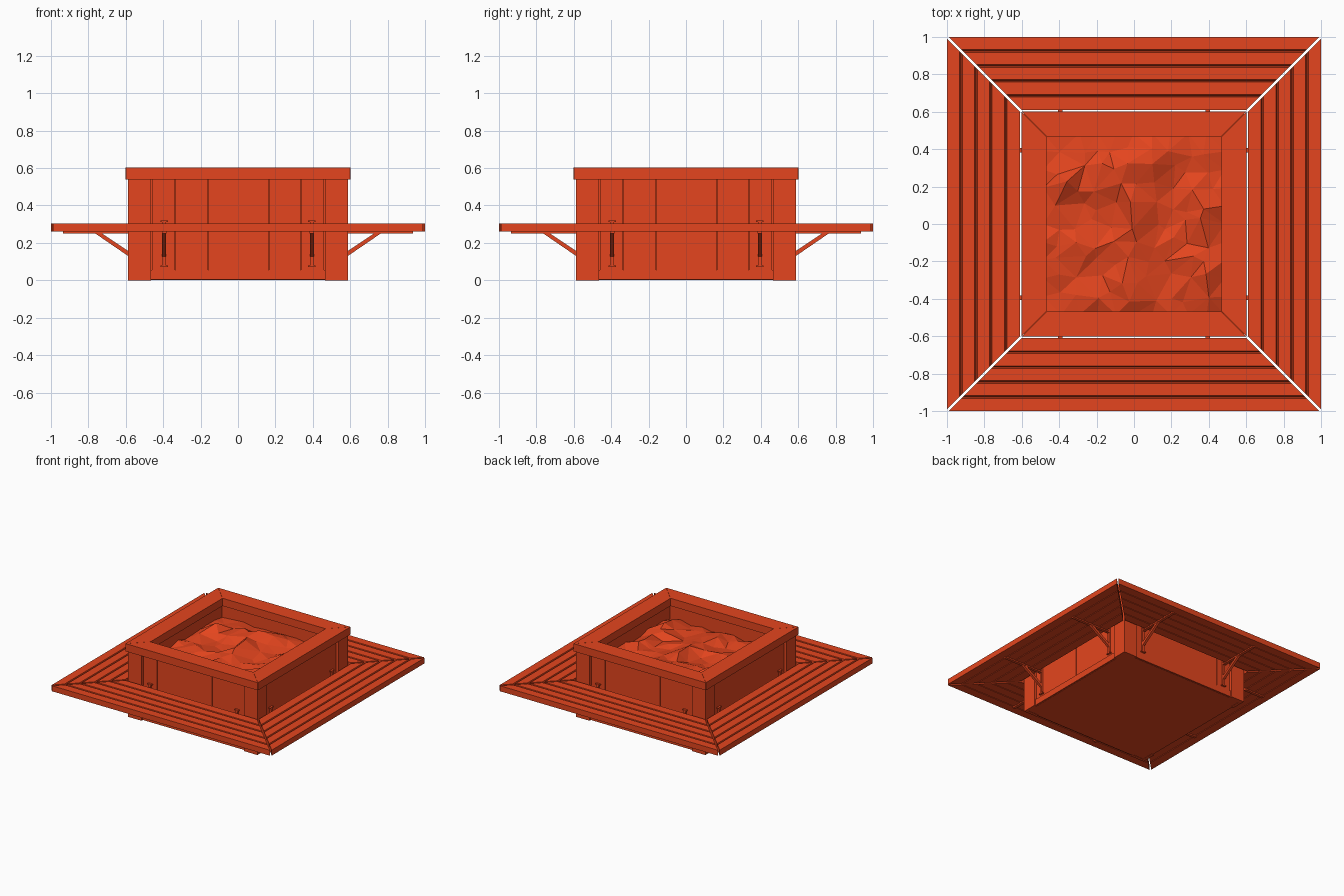
import bpy, bmesh, math, random
from mathutils import Matrix, Vector

cube = bpy.data.objects.get("Cube")
if cube:
    bpy.data.objects.remove(cube, do_unlink=True)

paint = bpy.data.materials.new("orange_red")
paint.use_nodes = True
COLOR = (0.78, 0.06, 0.013, 1)
paint.diffuse_color = COLOR
paint.node_tree.nodes["Principled BSDF"].inputs["Base Color"].default_value = COLOR

SIDES = ("front", "left", "back", "right")


def finish(bm, name, turn=0):
    bm.transform(Matrix.Rotation(turn * math.pi / 2, 4, "Z"))
    mesh = bpy.data.meshes.new(name)
    bm.to_mesh(mesh)
    bm.free()
    mesh.materials.append(paint)
    ob = bpy.data.objects.new(name, mesh)
    bpy.context.collection.objects.link(ob)


def loft(bm, start, end):
    """Closed solid between two matching outlines."""
    a = [bm.verts.new(p) for p in start]
    b = [bm.verts.new(p) for p in end]
    n = len(a)
    faces = [bm.faces.new(a), bm.faces.new(b)]
    for i in range(n):
        j = (i + 1) % n
        faces.append(bm.faces.new((a[i], a[j], b[j], b[i])))
    bmesh.ops.recalc_face_normals(bm, faces=faces)


def box(bm, x, y, z):
    """Box from (low, high) pairs."""
    loft(bm, [(x[0], y[0], h) for h in z] + [(x[0], y[1], h) for h in reversed(z)],
         [(x[1], y[0], h) for h in z] + [(x[1], y[1], h) for h in reversed(z)])


def mitred_frame(name, profile, gap):
    """Four mitred lengths; profile points are (distance from centre, height)."""
    for turn, side in enumerate(SIDES):
        bm = bmesh.new()
        loft(bm, [(gap - d, -d, z) for d, z in profile],
             [(d - gap, -d, z) for d, z in profile])
        finish(bm, f"{side}_{name}", turn)


def rect(inner, outer, low, high):
    return [(inner, low), (outer, low), (outer, high), (inner, high)]


# Surrounding deck with grooves between its planks
LOW, TOP, INNER, OUTER = 0.26, 0.305, 0.609, 1.0
seams = [0.685, 0.765, 0.845, 0.925]
top_line, under_line = [(INNER, TOP)], [(INNER, LOW)]
for s in seams:
    top_line += [(s - 0.007, TOP), (s, TOP - 0.022), (s + 0.007, TOP)]
    under_line += [(s - 0.003, LOW), (s, LOW + 0.008), (s + 0.003, LOW)]
top_line.append((OUTER, TOP))
under_line.append((OUTER, LOW))
mitred_frame("deck", top_line + under_line[::-1], 0.01)

# Rim, inner walls and lower rails
mitred_frame("rim", rect(0.468, 0.601, 0.54, 0.603), 0.001)
mitred_frame("inner_wall", rect(0.48, 0.56, 0.01, 0.54), 0)
mitred_frame("base_rail", rect(0.55, 0.577, 0.004, 0.055), 0.02)

# Floor
bm = bmesh.new()
box(bm, (-0.565, 0.565), (-0.565, 0.565), (0.002, 0.03))
finish(bm, "floor")

# Upright wall boards
edges = [-0.462, -0.335, -0.16, 0.003, 0.165, 0.335, 0.462]
for turn, side in enumerate(SIDES):
    bm = bmesh.new()
    for a, b in zip(edges, edges[1:]):
        box(bm, (a + 0.001, b - 0.001), (-0.57, -0.555), (0.05, 0.54))
    finish(bm, f"{side}_wall_boards", turn)

# Angled corner posts
OUT, BACK, START = 0.587, 0.562, 0.466
for turn, side in enumerate(SIDES):
    outline = [(START, -OUT), (OUT, -OUT), (OUT, -START),
               (BACK, -START), (BACK, -BACK), (START, -BACK)]
    bm = bmesh.new()
    loft(bm, [(x, y, 0) for x, y in outline], [(x, y, 0.54) for x, y in outline])
    finish(bm, f"{side}_corner_post", turn)

# Folding brackets: wall bar, end caps, arm under the deck and diagonal strut
for turn, side in enumerate(SIDES):
    for x, label in ((-0.395, "first"), (0.395, "second")):
        bm = bmesh.new()
        box(bm, (x - 0.01, x + 0.01), (-0.585, -0.569), (0.078, 0.312))
        for z in (0.07, 0.312):
            box(bm, (x - 0.02, x + 0.02), (-0.587, -0.569), (z, z + 0.008))
        box(bm, (x - 0.012, x + 0.012), (-0.935, -0.58), (0.25, 0.261))
        strut = [(-0.58, 0.125), (-0.58, 0.152), (-0.735, 0.255), (-0.77, 0.255)]
        loft(bm, [(x - 0.01, y, z) for y, z in strut],
             [(x + 0.01, y, z) for y, z in strut])
        finish(bm, f"{side}_{label}_bracket", turn)

# Rough faceted filling: ridges (start, end, height, width) over a low bed
random.seed(7)
N, HALF = 10, 0.485
ridges = [((-0.36, 0.22), (0.10, 0.34), 0.07, 0.10),
          ((0.0, 0.15), (-0.04, -0.38), 0.06, 0.08),
          ((0.34, 0.12), (0.38, -0.40), 0.05, 0.07),
          ((-0.42, -0.05), (-0.25, -0.15), 0.04, 0.09)]


def ground(x, y):
    p, z = Vector((x, y)), 0.435
    for start, end, height, width in ridges:
        a, b = Vector(start), Vector(end)
        t = (p - a).dot(b - a) / (b - a).length_squared
        nearest = a.lerp(b, min(max(t, 0), 1))
        z += height * math.exp(-((p - nearest).length / width) ** 2)
    return z


bm = bmesh.new()
bmesh.ops.create_grid(bm, x_segments=N, y_segments=N, size=HALF)
for v in bm.verts:
    if not v.is_boundary:
        v.co.x += random.uniform(-0.035, 0.035)
        v.co.y += random.uniform(-0.035, 0.035)
    v.co.z = ground(v.co.x, v.co.y) + random.uniform(-0.02, 0.02)
bmesh.ops.triangulate(bm, faces=bm.faces[:])
finish(bm, "rough_filling")
